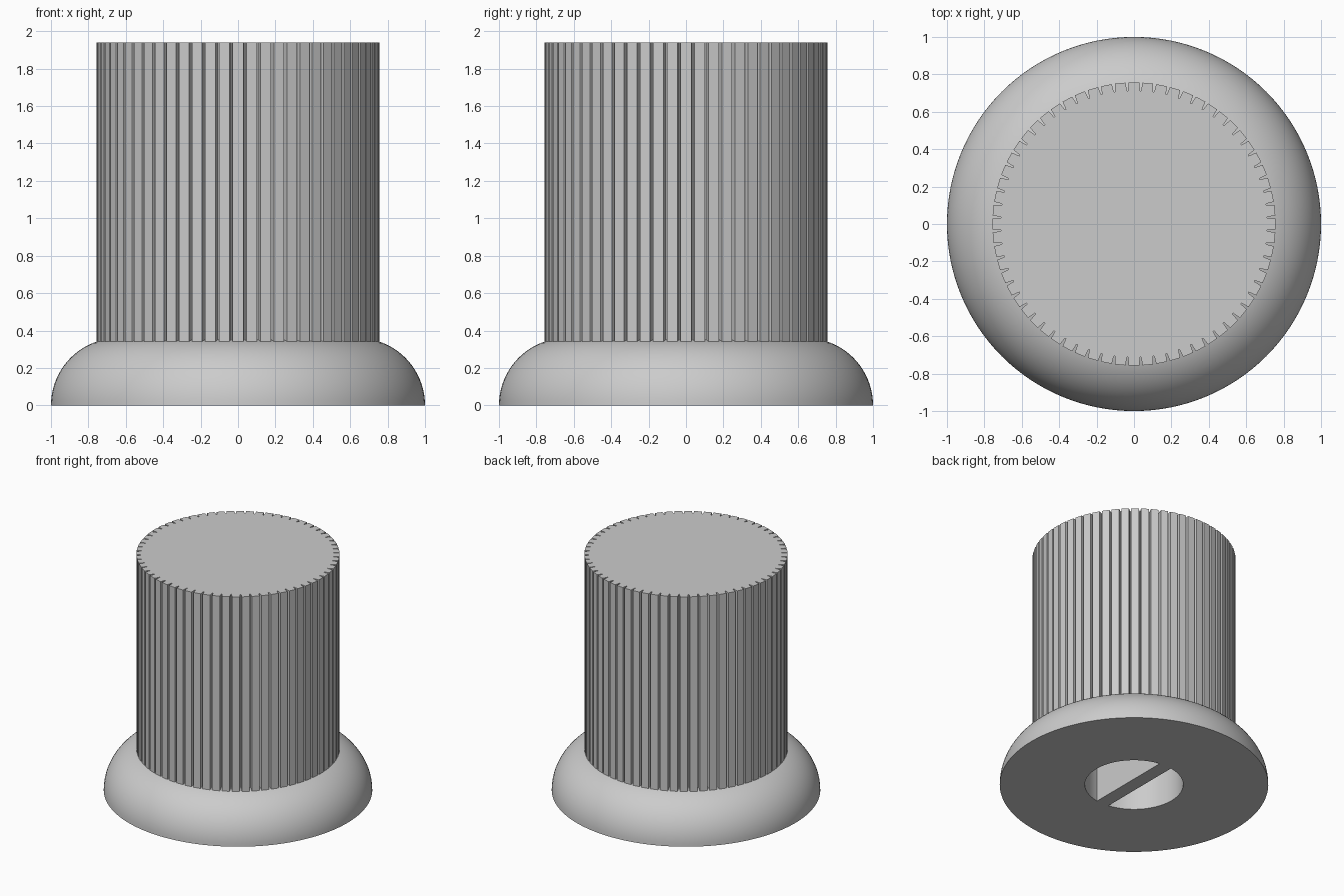
import bpy
import bmesh
from math import sin, cos, pi, asin, radians

cube = bpy.data.objects.get("Cube")
if cube:
    bpy.data.objects.remove(cube, do_unlink=True)

BORE_R, BORE_DEPTH, WEB_HALF = 0.366, 1.0, 0.055
SEGMENTS = 128

grey = bpy.data.materials.new("grey")
grey.use_nodes = True
colour = (0.6, 0.6, 0.6, 1)
grey.diffuse_color = colour
grey.node_tree.nodes["Principled BSDF"].inputs["Base Color"].default_value = colour


def finish(name, bm):
    """Turn a bmesh into a grey object."""
    bmesh.ops.recalc_face_normals(bm, faces=bm.faces)
    mesh = bpy.data.meshes.new(name)
    bm.to_mesh(mesh)
    bm.free()
    mesh.materials.append(grey)
    obj = bpy.data.objects.new(name, mesh)
    bpy.context.collection.objects.link(obj)
    return obj


def prism(name, outline, z0, z1):
    """Extrude a closed outline between two heights."""
    bm = bmesh.new()
    low = [bm.verts.new((x, y, z0)) for x, y in outline]
    high = [bm.verts.new((x, y, z1)) for x, y in outline]
    bm.faces.new(low)
    bm.faces.new(high)
    for i in range(len(outline)):
        j = (i + 1) % len(outline)
        bm.faces.new((low[i], low[j], high[j], high[i]))
    return finish(name, bm)


def lathe(name, profile):
    """Spin an (r, z) profile around the z axis and smooth it."""
    bm = bmesh.new()
    verts = [bm.verts.new((r, 0, z)) for r, z in profile]
    edges = [bm.edges.new(pair) for pair in zip(verts, verts[1:])]
    bmesh.ops.spin(bm, geom=verts + edges, cent=(0, 0, 0), axis=(0, 0, 1),
                   angle=2 * pi, steps=SEGMENTS, use_merge=True)
    bmesh.ops.remove_doubles(bm, verts=bm.verts, dist=1e-5)
    obj = finish(name, bm)
    bpy.ops.object.select_all(action="DESELECT")
    obj.select_set(True)
    bpy.context.view_layer.objects.active = obj
    bpy.ops.object.shade_smooth_by_angle(angle=radians(30))
    return obj


def polar(r, a):
    return r * cos(a), r * sin(a)


# Rounded skirt, flat underside and blind bore
STEPS = 20
dome = [(0.64 + 0.36 * sin(t), 0.36 * cos(t))
        for t in (i * pi / 2 / STEPS for i in range(STEPS + 1))]
lathe("skirt", dome + [(BORE_R, 0), (BORE_R, BORE_DEPTH), (0, BORE_DEPTH)])

# Grip with narrow vertical grooves between flat ribs
RIBS, GRIP_R, GROOVE_R = 64, 0.757, 0.713
grip = []
for i in range(RIBS):
    a = (i + 0.5) * 2 * pi / RIBS
    grip += [polar(GRIP_R, a - 0.011), polar(GROOVE_R, a - 0.004),
             polar(GROOVE_R, a + 0.004), polar(GRIP_R, a + 0.011)]

# Grip starts just inside the skirt; its lower face is open around the bore
bm = bmesh.new()
low = [bm.verts.new((x, y, 0.33)) for x, y in grip]
high = [bm.verts.new((x, y, 1.94)) for x, y in grip]
bm.faces.new(high)
for i in range(len(grip)):
    j = (i + 1) % len(grip)
    bm.faces.new((low[i], low[j], high[j], high[i]))
finish("grip", bm)

# Web dividing the bore, with ends that follow its wall
half = asin(WEB_HALF / BORE_R)
arc = [half * (k / 2 - 1) for k in range(5)]
web = [polar(BORE_R, pi / 2 + a) for a in arc]
web += [polar(BORE_R, -pi / 2 + a) for a in arc]
prism("bore_web", web, 0, BORE_DEPTH)
